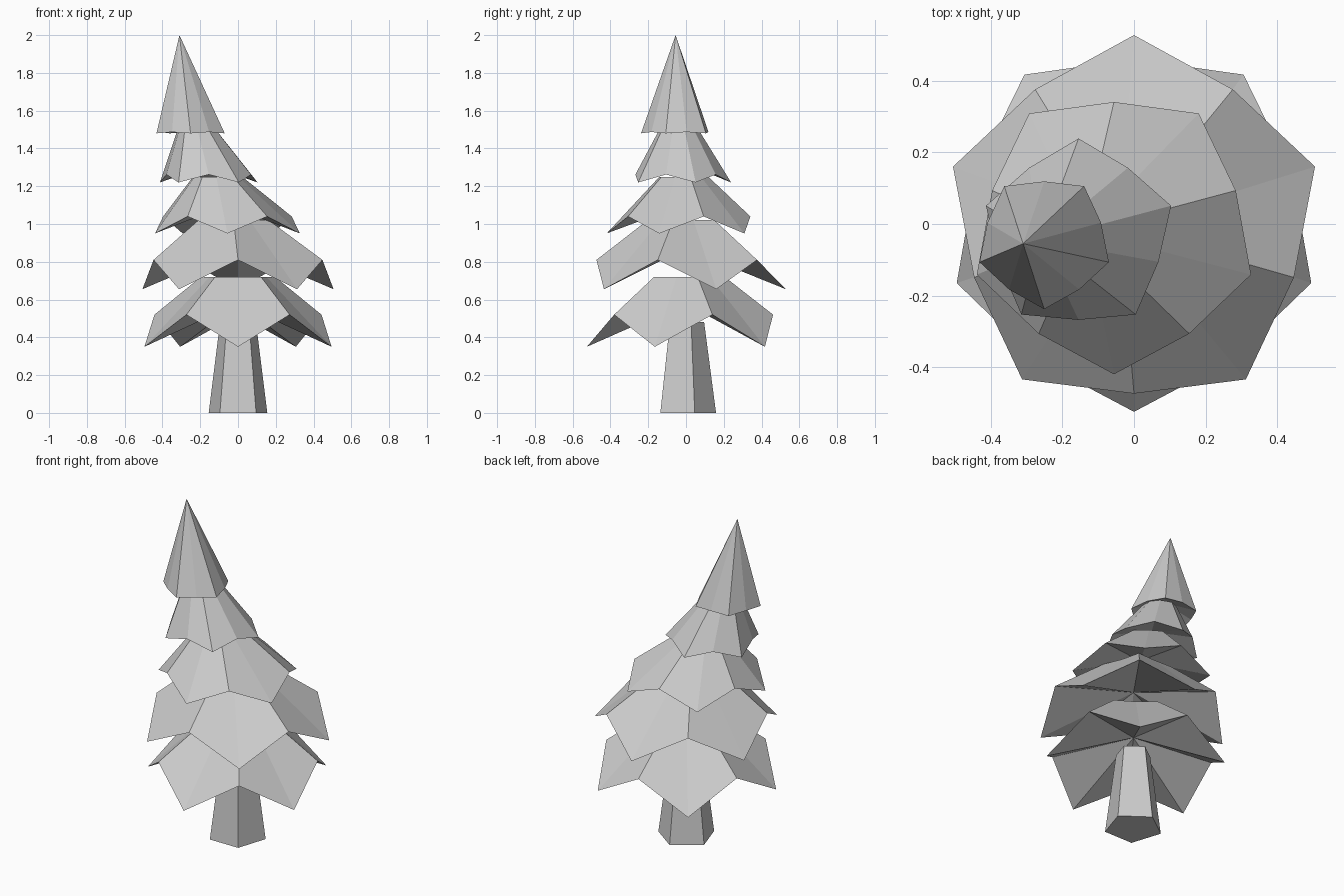
import bpy, bmesh
from math import sin, cos, pi
from mathutils import Vector

cube = bpy.data.objects.get("Cube")
if cube:
    bpy.data.objects.remove(cube, do_unlink=True)

grey = bpy.data.materials.new("plain_grey")
grey.use_nodes = True
colour = (0.6, 0.6, 0.6, 1)
grey.diffuse_color = colour
grey.node_tree.nodes["Principled BSDF"].inputs["Base Color"].default_value = colour


def finish(name, bm):
    """Turn a bmesh into a flat-shaded grey object."""
    bmesh.ops.recalc_face_normals(bm, faces=bm.faces)
    mesh = bpy.data.meshes.new(name)
    bm.to_mesh(mesh)
    bm.free()
    mesh.materials.append(grey)
    bpy.context.collection.objects.link(bpy.data.objects.new(name, mesh))


def branch_tier(name, centre, tip, valley, apex, first_tip, hollow, cut=None):
    """Five-pointed skirt: low tips alternate with higher valleys, leaning to an apex.

    With a cut height the skirt ends in a flat top, hidden inside the tier above."""
    bm = bmesh.new()
    rim = []
    for i in range(10):
        radius, z = valley if i % 2 else tip
        a = first_tip * pi / 2 + i * pi / 5
        rim.append(bm.verts.new((centre[0] + radius * cos(a), centre[1] + radius * sin(a), z)))
    under = bm.verts.new((*centre, hollow))
    if cut:
        top = [bm.verts.new(v.co.lerp(Vector(apex), (cut - v.co.z) / (apex[2] - v.co.z)))
               for v in rim]
        bm.faces.new(top)
    else:
        peak = bm.verts.new(apex)
    for i in range(10):
        j = (i + 1) % 10
        bm.faces.new((rim[i], rim[j], top[j], top[i]) if cut else (rim[i], rim[j], peak))
        bm.faces.new((rim[j], rim[i], under))
    finish(name, bm)


# Tapered five-sided trunk
bm = bmesh.new()
rings = []
for radius, z in ((0.163, 0), (0.1, 0.48)):
    rings.append([bm.verts.new((radius * cos(pi / 2 + i * 2 * pi / 5),
                                radius * sin(pi / 2 + i * 2 * pi / 5) - 0.004, z))
                  for i in range(5)])
low, high = rings
for i in range(5):
    j = (i + 1) % 5
    bm.faces.new((low[i], low[j], high[j], high[i]))
bm.faces.new(low[::-1])
bm.faces.new(high)
finish("trunk", bm)

# Branch tiers: centre, tip (radius, z), valley (radius, z), apex, tip side, underside, cut
branch_tier("bottom_branches", (0, -0.004), (0.521, 0.35), (0.465, 0.52),
            (0, 0, 0.88), -1, 0.58, 0.72)
branch_tier("lower_branches", (0, -0.004), (0.532, 0.655), (0.47, 0.81),
            (-0.04, -0.01, 1.17), 1, 0.87, 1.02)
branch_tier("middle_branches", (-0.056, -0.017), (0.403, 0.95), (0.358, 1.04),
            (-0.14, -0.02, 1.38), -1, 1.1, 1.25)
branch_tier("upper_branches", (-0.155, -0.033), (0.272, 1.22), (0.235, 1.262),
            (-0.26, -0.045, 1.68), 1, 1.33, 1.5)
branch_tier("treetop", (-0.251, -0.048), (0.19, 1.48), (0.167, 1.487),
            (-0.31, -0.055, 2), -1, 1.56)
